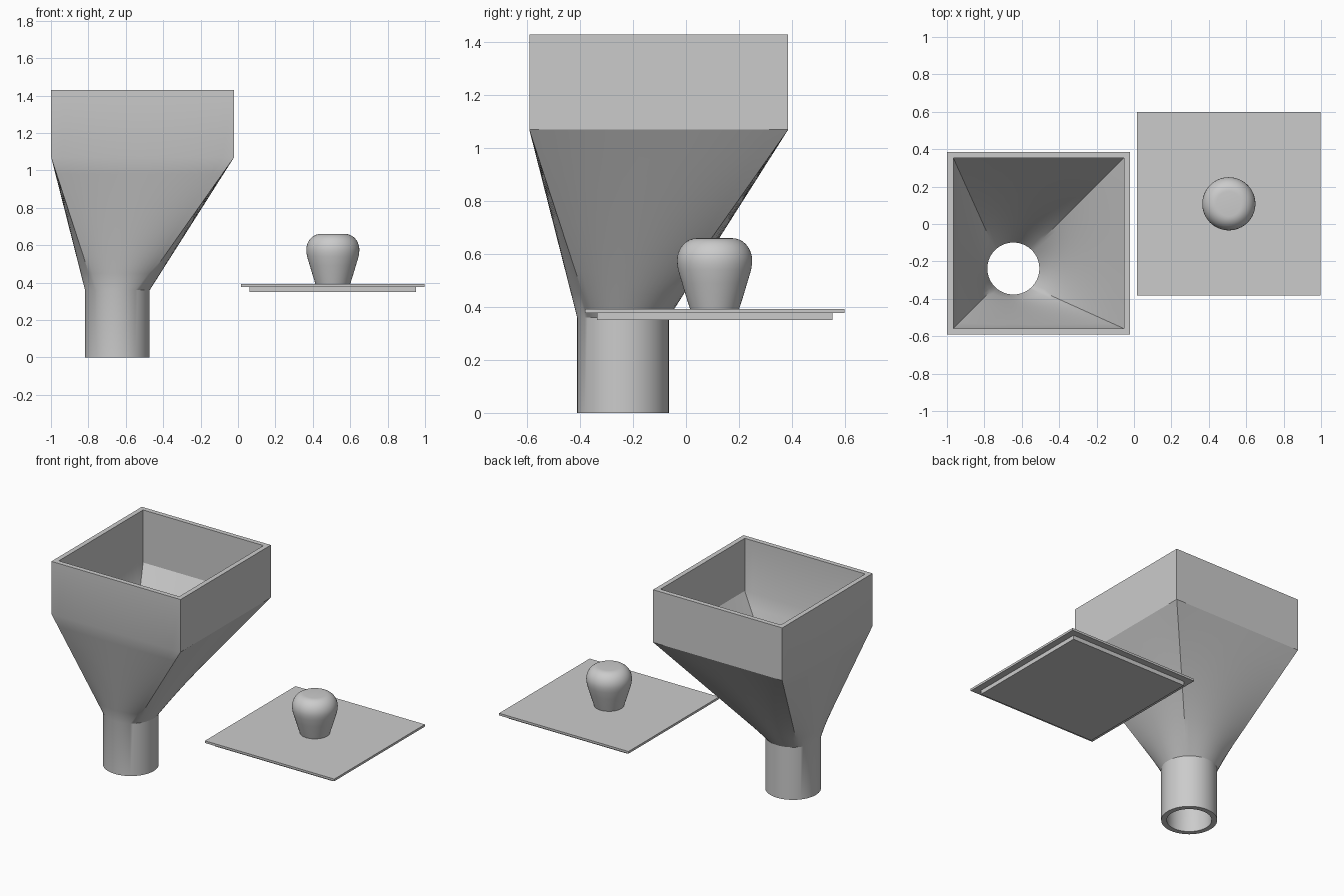
import bpy, bmesh, math
from mathutils import Vector

if "Cube" in bpy.data.objects:
    bpy.data.objects.remove(bpy.data.objects["Cube"], do_unlink=True)

grey = bpy.data.materials.new("plain grey")
grey.use_nodes = True
GREY = (0.6, 0.6, 0.6, 1)
grey.diffuse_color = GREY
grey.node_tree.nodes["Principled BSDF"].inputs["Base Color"].default_value = GREY


def finish(name, bm, smooth=True):
    bmesh.ops.recalc_face_normals(bm, faces=bm.faces)
    mesh = bpy.data.meshes.new(name)
    bm.to_mesh(mesh)
    bm.free()
    obj = bpy.data.objects.new(name, mesh)
    bpy.context.collection.objects.link(obj)
    mesh.materials.append(grey)
    if smooth:
        bpy.ops.object.select_all(action="DESELECT")
        obj.select_set(True)
        bpy.context.view_layer.objects.active = obj
        bpy.ops.object.shade_smooth_by_angle(angle=math.radians(30))
    return obj


def bridge(bm, rings, closed=False):
    n = len(rings[0])
    pairs = list(zip(rings, rings[1:])) + ([(rings[-1], rings[0])] if closed else [])
    for a, b in pairs:
        for i in range(n):
            j = (i + 1) % n
            bm.faces.new((a[i], a[j], b[j], b[i]))


SEGMENTS = 64
STEPS = 8


def circle(center, radius, z):
    # starts on the diagonal so that square corners line up with it
    angles = [math.tau * (i / SEGMENTS + 1 / 8) for i in range(SEGMENTS)]
    return [Vector((center[0] + radius * math.cos(a), center[1] + radius * math.sin(a), z))
            for a in angles]


def square(center, half, z):
    signs = [(1, 1), (-1, 1), (-1, -1), (1, -1)]
    corners = [Vector((center[0] + half * sx, center[1] + half * sy, z)) for sx, sy in signs]
    side = SEGMENTS // 4
    return [corners[k].lerp(corners[(k + 1) % 4], i / side) for k in range(4) for i in range(side)]


def loft(a, b):
    return [[p.lerp(q, s / STEPS) for p, q in zip(a, b)] for s in range(STEPS + 1)]


# Hopper: hollow round spout blending into a square bin
spout = (-0.645, -0.238)
mouth = (-0.51, -0.103)


def wall(radius, half):
    return ([circle(spout, radius, 0)]
            + loft(circle(spout, radius, 0.36), square(mouth, half, 1.07))
            + [square(mouth, half, 1.43)])


bm = bmesh.new()
outline = wall(0.173, 0.489) + wall(0.139, 0.456)[::-1]
bridge(bm, [[bm.verts.new(p) for p in ring] for ring in outline], closed=True)
finish("hopper", bm)


# Lid: thin cover plate with a smaller locating plate below
def plate(name, center, half, z0, z1):
    bm = bmesh.new()
    bmesh.ops.create_cube(bm, size=1)
    bmesh.ops.scale(bm, vec=(2 * half, 2 * half, z1 - z0), verts=bm.verts)
    bmesh.ops.translate(bm, vec=(*center, (z0 + z1) / 2), verts=bm.verts)
    finish(name, bm, smooth=False)


lid = (0.507, 0.108)
plate("lid_plate", lid, 0.49, 0.378, 0.393)
plate("lid_locating_plate", lid, 0.445, 0.35, 0.378)

# Knob: tapered stem with a rounded, flat-topped head
bm = bmesh.new()
profile = [(0.092, 0.39), (0.108, 0.44), (0.123, 0.49), (0.138, 0.54)]
for i in range(11):
    a = math.radians(-10 + i * 10)
    profile.append((0.067 + 0.075 * math.cos(a), 0.575 + 0.085 * math.sin(a)))
rings = [[bm.verts.new(p) for p in circle(lid, r, z)] for r, z in profile]
bridge(bm, rings)
bm.faces.new(rings[0])
bm.faces.new(rings[-1])
finish("lid_knob", bm)
